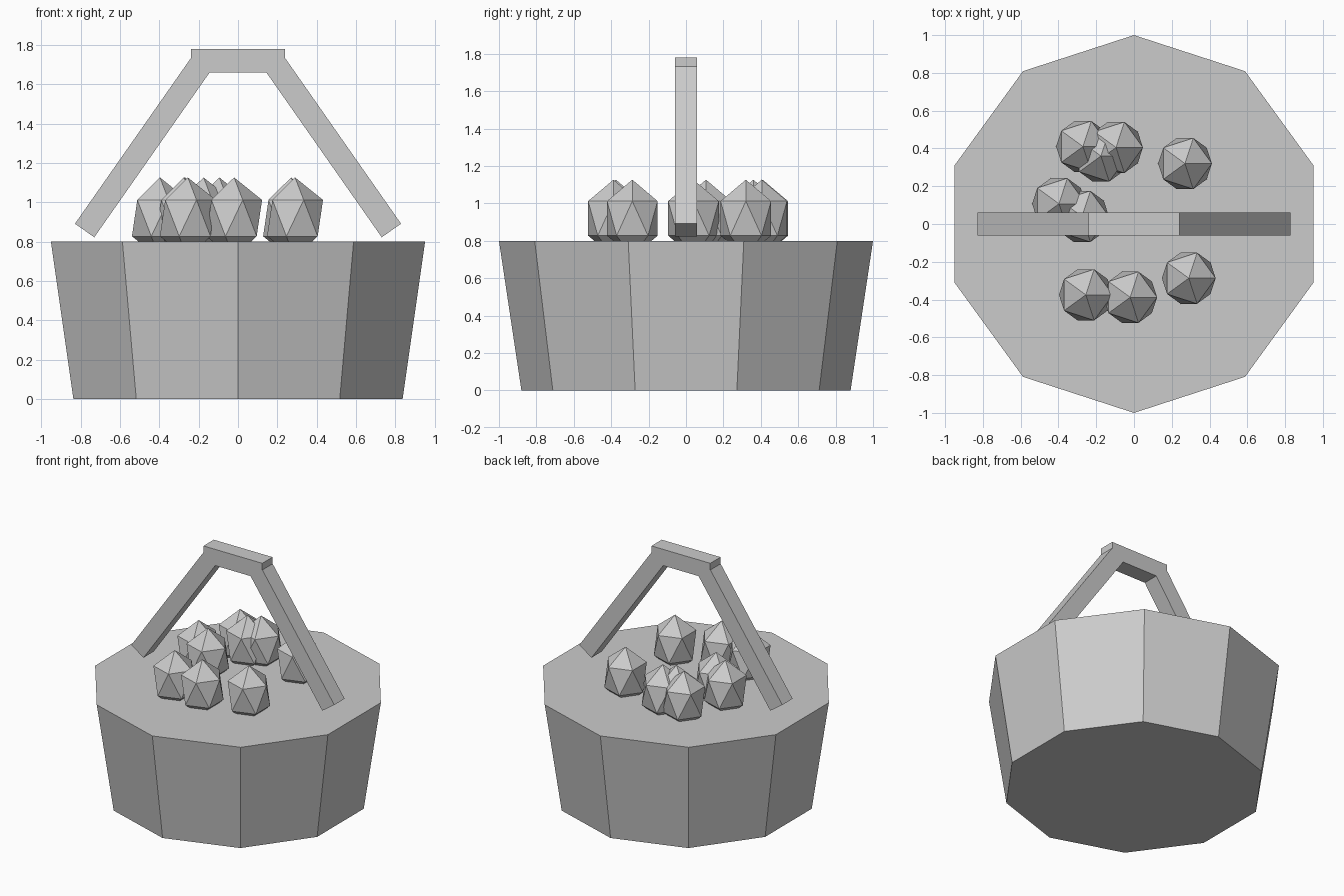
import bpy
from math import radians, sin, cos

if "Cube" in bpy.data.objects:
    bpy.data.objects.remove(bpy.data.objects["Cube"])


def finish(name):
    ob = bpy.context.object
    ob.name = name
    return ob


def bar(name, size, loc, tilt=0.0):
    bpy.ops.mesh.primitive_cube_add(size=1, location=loc, rotation=(0, tilt, 0))
    ob = finish(name)
    ob.scale = size
    return ob


# ten-sided basket, flared towards the rim, filled to the top
bpy.ops.mesh.primitive_cone_add(vertices=10, radius1=0.88, radius2=1.0,
                                depth=0.8, location=(0, 0, 0.4))
finish("basket")

# handle: flat grip and two slanted arms
T = 0.12
bar("handle_grip", (0.48, T, T), (0, 0, 1.72))
tilt, length = radians(35), 1.025
for side, label in ((-1, "left"), (1, "right")):
    x = side * (0.78 - sin(tilt) * length / 2)
    z = 0.857 + cos(tilt) * length / 2
    bar("handle_arm_" + label, (T, T, length), (x, 0, z), -side * tilt)

# eggs: stretched icosahedra sunk slightly into the filling
eggs = [(0.27, 0.32), (0.29, -0.287), (-0.02, -0.388), (-0.255, -0.375),
        (-0.397, 0.107), (-0.275, 0.04), (-0.27, 0.41), (-0.095, 0.405),
        (-0.175, 0.36)]
for i, (x, y) in enumerate(eggs, 1):
    bpy.ops.mesh.primitive_ico_sphere_add(subdivisions=1, radius=0.159,
                                          location=(x, y, 0.92))
    finish(f"egg_{i}").scale.z = 1.3
